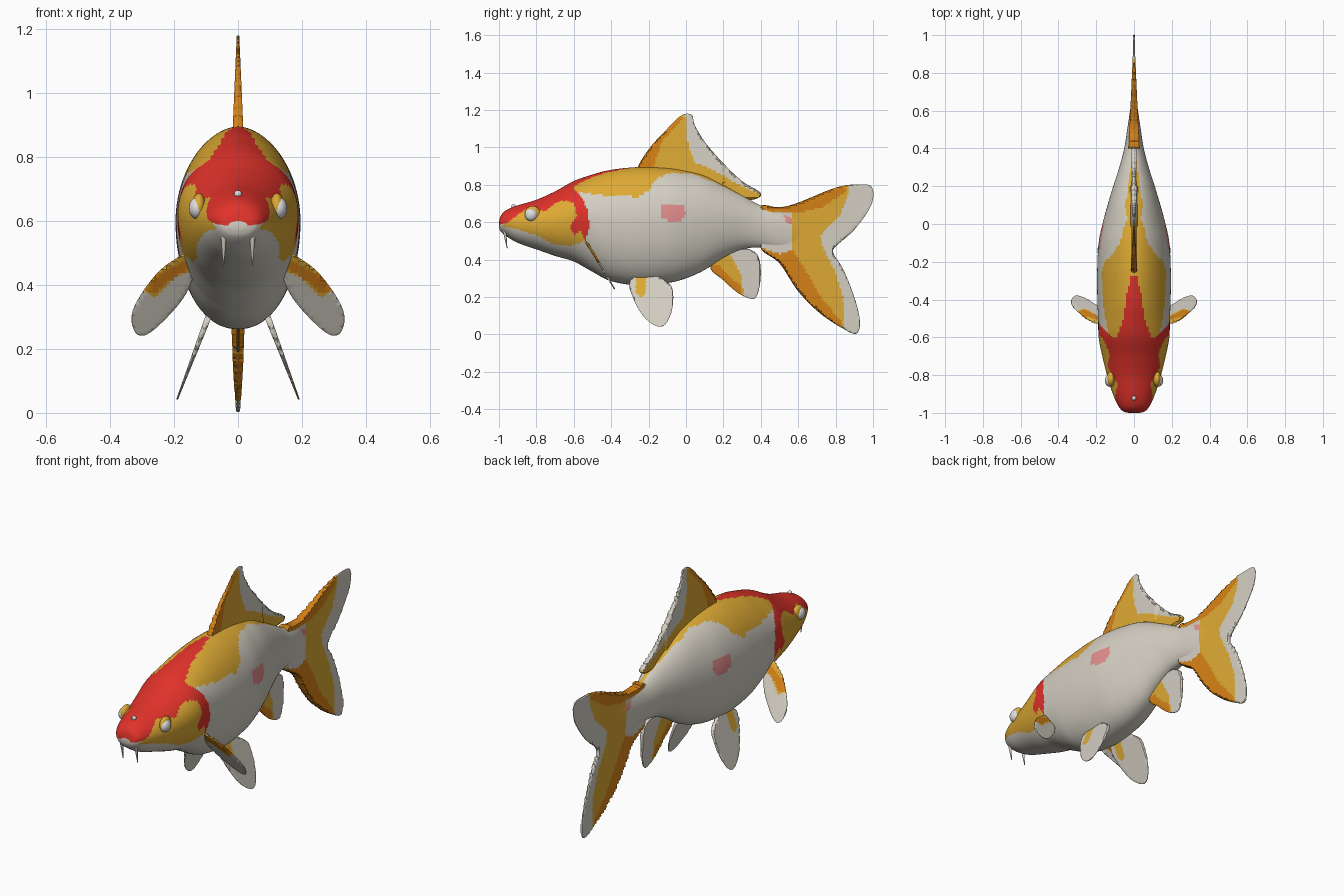
import bpy, bmesh, math
from mathutils import Vector

if "Cube" in bpy.data.objects:
    bpy.data.objects.remove(bpy.data.objects["Cube"])

# ---------- colours ----------
def lin(c):
    c /= 255
    return c / 12.92 if c <= 0.04045 else ((c + 0.055) / 1.055) ** 2.4

MATS = {}
for name, rgb in {"white": (212, 207, 195), "red": (224, 50, 42), "ochre": (222, 170, 52),
                  "orange": (214, 130, 22), "pink": (226, 142, 140), "pale_grey": (222, 222, 222)}.items():
    m = bpy.data.materials.new(name)
    m.diffuse_color = (*[lin(c) for c in rgb], 1)
    m.use_nodes = True
    m.node_tree.nodes["Principled BSDF"].inputs["Base Color"].default_value = m.diffuse_color
    MATS[name] = m
NAMES = list(MATS)

# ---------- helpers ----------
def spline(pts, n, closed):
    """Catmull-Rom through points of any dimension."""
    k, out = len(pts), []
    get = (lambda i: pts[i % k]) if closed else (lambda i: pts[min(max(i, 0), k - 1)])
    for i in range(k if closed else k - 1):
        a, b, c, d = get(i - 1), get(i), get(i + 1), get(i + 2)
        for j in range(n):
            t = j / n
            out.append(tuple(0.5 * (2 * q + (r - p) * t + (2 * p - 5 * q + 4 * r - s) * t * t
                       + (3 * q - p - 3 * r + s) * t ** 3) for p, q, r, s in zip(a, b, c, d)))
    return out if closed else out + [pts[-1]]

def inside(poly, u, v):
    hit = False
    for (a, b), (c, d) in zip(poly, poly[1:] + poly[:1]):
        if (b > v) != (d > v) and u < (c - a) * (v - b) / (d - b) + a:
            hit = not hit
    return hit

def zone_colour(zones, u, v, default):
    return next((c for c, p in zones if inside(p, u, v)), default)

def finish(name, bm):
    bmesh.ops.recalc_face_normals(bm, faces=bm.faces)
    me = bpy.data.meshes.new(name)
    bm.to_mesh(me)
    bm.free()
    for n in NAMES:
        me.materials.append(MATS[n])
    ob = bpy.data.objects.new(name, me)
    bpy.context.collection.objects.link(ob)
    return ob

def mirror(ob):
    ob.modifiers.new("mirror", "MIRROR").use_mirror_merge = False

def fin(name, outline, zones, default, thick, place, step=0.012):
    """Smooth outline cut into a fine grid, coloured by zone, given two tapered sides."""
    flat = bmesh.new()
    vs = [flat.verts.new((u, v, 0)) for u, v in spline(outline, 6, True)]
    bmesh.ops.triangulate(flat, faces=[flat.faces.new(vs)])
    for ax in (0, 1):
        lo, hi = min(p[ax] for p in outline), max(p[ax] for p in outline)
        for i in range(1, int((hi - lo) / step) + 1):
            co, no = Vector((0, 0, 0)), Vector((0, 0, 0))
            co[ax], no[ax] = lo + i * step, 1
            bmesh.ops.bisect_plane(flat, geom=flat.verts[:] + flat.edges[:] + flat.faces[:],
                                   dist=1e-6, plane_co=co, plane_no=no)
    bm = bmesh.new()
    side = {}
    for s in (1, -1):
        for v in flat.verts:
            t = 0.0015 if v.is_boundary else thick(v.co.x, v.co.y)
            side[v, s] = bm.verts.new(place(v.co.x, v.co.y, s * t))
    def add(corners, u, v):
        bm.faces.new(corners).material_index = NAMES.index(zone_colour(zones, u, v, default))
    for f in flat.faces:
        c = f.calc_center_median()
        for s in (1, -1):
            add([side[v, s] for v in f.verts], c.x, c.y)
    for e in flat.edges:
        if e.is_boundary:
            a, b = e.verts
            add([side[a, 1], side[b, 1], side[b, -1], side[a, -1]], *((a.co + b.co) / 2)[:2])
    flat.free()
    return finish(name, bm)

# ---------- body: lofted sections (y, top z, bottom z, half width) ----------
SECTIONS = [(-1, .60, .57, .03), (-.99, .635, .55, .06), (-.96, .665, .525, .085), (-.9, .69, .49, .112),
            (-.8, .72, .455, .143), (-.7, .765, .42, .168), (-.6, .82, .39, .187), (-.5, .855, .335, .19),
            (-.4, .88, .285, .194), (-.25, .895, .262, .195), (-.1, .89, .275, .187), (0, .875, .30, .167),
            (.1, .85, .345, .14), (.2, .80, .41, .11), (.3, .745, .455, .078), (.4, .69, .465, .052),
            (.5, .675, .45, .036), (.62, .66, .45, .018)]
BODY_ZONES = [
    ("pink", [(-.14, .67), (-.12, .70), (-.01, .69), (0, .64), (-.04, .595), (-.09, .60), (-.13, .63)]),
    ("pink", [(.52, .64), (.56, .65), (.57, .59), (.54, .59)]),
    ("red", [(-1.02, .58), (-.95, .60), (-.9, .64), (-.85, .675), (-.75, .66), (-.7, .70), (-.64, .72),
             (-.6, .70), (-.585, .64), (-.62, .57), (-.6, .53), (-.56, .56), (-.54, .5), (-.515, .58),
             (-.53, .68), (-.56, .74), (-.6, .775), (-.6, 1), (-1.02, 1)]),
    ("ochre", [(-.98, .575), (-.93, .57), (-.8, .53), (-.7, .48), (-.62, .47), (-.54, .5), (-.53, .57),
               (-.55, .72), (-.9, .72)]),
    ("ochre", [(-.62, .765), (-.4, .74), (-.25, .735), (-.2, .77), (-.16, .83), (-.1, .863), (.03, .86),
               (.15, .815), (.3, .74), (.4, .685), (.4, 1), (-.62, 1)]),
    ("ochre", [(.57, .3), (.7, .3), (.7, .8), (.57, .8)])]
CROWN = [(-.01, -.27), (.015, -.28), (.04, -.38), (.055, -.5), (.095, -.61), (-.01, -.61)]  # red wedge, (|x|, y)

bm = bmesh.new()
RING, rings = 96, []
for y, zt, zb, w in spline(SECTIONS, 12, False):
    zc, ring = zb + 0.53 * (zt - zb), []
    for i in range(RING):
        a = 2 * math.pi * i / RING
        c, s = math.cos(a), math.sin(a)
        x = w * math.copysign(abs(c) ** (1.12 if s > 0 else 0.92), c)
        ring.append(bm.verts.new((x, y, zc + s * ((zt - zc) if s > 0 else (zc - zb)))))
    rings.append(ring)
for r, q in zip(rings, rings[1:]):
    for i in range(RING):
        j = (i + 1) % RING
        bm.faces.new((r[i], r[j], q[j], q[i]))
bm.faces.new(rings[0])
bm.faces.new(rings[-1])
for f in bm.faces:
    x, y, z = f.calc_center_median()
    col = "red" if z > .7 and inside(CROWN, abs(x), y) else zone_colour(BODY_ZONES, y, z, "white")
    f.material_index = NAMES.index(col)
finish("body", bm)

# ---------- middle fins, drawn in (y, z) ----------
upright = lambda u, v, t: (t, u, v)

fin("dorsal_fin",
    [(-.26, .88), (-.2, .99), (-.1, 1.10), (-.04, 1.16), (0, 1.18), (.035, 1.17), (.045, 1.125), (.1, 1.03),
     (.2, .915), (.3, .82), (.39, .765), (.395, .735), (.33, .72), (.2, .76), (0, .82), (-.2, .84)],
    [("orange", [(-.3, .85), (-.18, .85), (-.165, .93), (-.13, 1.03), (-.02, 1.15), (-.05, 1.2), (-.3, 1.2)]),
     ("ochre", [(-.3, .7), (.42, .7), (.41, .745), (.36, .765), (.25, .82), (.15, .875), (.05, .92), (.015, 1),
                (0, 1.1), (0, 1.16), (-.02, 1.2), (-.3, 1.2)])],
    "white", lambda u, v: .004 + .013 * max(0, (1.18 - v) / .3) * (.5 if u > .2 else 1), upright)

fin("tail_fin",
    [(.40, .685), (.5, .68), (.6, .705), (.8, .785), (.93, .803), (.995, .785), (.99, .69), (.9, .56),
     (.80, .47), (.79, .43), (.84, .35), (.9, .2), (.93, .07), (.912, .005), (.85, .025), (.72, .11),
     (.6, .23), (.5, .38), (.40, .46), (.42, .57)],
    [("white", [(.38, .665), (.57, .65), (.57, .45), (.5, .43), (.38, .47)]),
     ("orange", [(.38, .72), (.38, .66), (.57, .65), (.64, .66), (.73, .68), (.85, .76), (.86, .82)]),
     ("orange", [(.38, .47), (.5, .43), (.56, .47), (.63, .36), (.72, .2), (.83, .07), (.84, 0), (.4, 0)]),
     ("ochre", [(.4, .9), (.88, .9), (.87, .76), (.83, .65), (.72, .53), (.72, .49), (.8, .33), (.84, .2),
                (.84, .0), (.4, 0)])],
    "white", lambda u, v: max(.004, .024 - .045 * (u - .5)), upright)

fin("anal_fin",
    [(.13, .36), (.2, .29), (.28, .22), (.36, .19), (.39, .24), (.4, .34), (.385, .42), (.34, .455),
     (.27, .47), (.2, .46)],
    [("orange", [(.1, .38), (.18, .37), (.24, .30), (.30, .26), (.3, .15), (.1, .2)]),
     ("ochre", [(.1, .5), (.21, .5), (.24, .42), (.3, .31), (.31, .15), (.1, .2)])],
    "white", lambda u, v: .004 + .03 * max(0, v - .2), upright)

# ---------- paired fins ----------
mirror(fin("pelvic_fin",
    [(-.30, .29), (-.285, .2), (-.23, .1), (-.16, .045), (-.11, .055), (-.075, .13), (-.07, .23), (-.1, .28),
     (-.2, .33)],
    [("ochre", [(-.27, .35), (-.27, .23), (-.25, .2), (-.22, .21), (-.21, .27), (-.21, .35)])],
    "white", lambda u, v: .003 + .03 * max(0, v - .05),
    lambda u, v, t: (.10 + (.28 - v) * .38 + t, u, v)))

mirror(fin("pectoral_fin",
    [(.15, .50), (.19, .485), (.25, .44), (.31, .36), (.333, .30), (.32, .25), (.285, .245), (.23, .29),
     (.17, .36), (.14, .43)],
    [("orange", [(.13, .46), (.19, .43), (.26, .375), (.30, .385), (.3, .41), (.2, .46), (.13, .49)]),
     ("ochre", [(.13, .52), (.34, .52), (.30, .385), (.26, .36), (.2, .42), (.13, .45)])],
    "white", lambda u, v: .004 + .02 * max(0, v - .26),
    lambda u, v, t: (u, -.53 + .6 * (.49 - v) + t, v)))

# ---------- head details ----------
def ball(name, loc, scale, colour, both=False):
    bm = bmesh.new()
    bmesh.ops.create_uvsphere(bm, u_segments=24, v_segments=14, radius=1)
    for v in bm.verts:
        v.co = Vector((v.co.x * scale[0], v.co.y * scale[1], v.co.z * scale[2])) + Vector(loc)
    for f in bm.faces:
        f.material_index = NAMES.index(colour)
    ob = finish(name, bm)
    if both:
        mirror(ob)

ball("eyelid", (.122, -.82, .645), (.022, .042, .042), "ochre", True)
ball("eye", (.128, -.828, .64), (.026, .034, .034), "pale_grey", True)
ball("nose_bump", (0, -.922, .684), (.012, .012, .012), "pale_grey")
ball("upper_lip", (0, -.982, .575), (.052, .018, .009), "pink")
ball("lower_lip", (0, -.975, .56), (.05, .018, .008), "pink")

# whisker
bm = bmesh.new()
bmesh.ops.create_cone(bm, segments=10, radius1=.0015, radius2=.009, depth=.09, cap_ends=True)
for v in bm.verts:
    v.co += Vector((.045, -.963 - v.co.z * .15, .505))
mirror(finish("whisker", bm))

# ---------- smooth shading ----------
for ob in bpy.context.collection.objects:
    ob.select_set(True)
    bpy.context.view_layer.objects.active = ob
bpy.ops.object.shade_smooth_by_angle(angle=math.radians(40))
